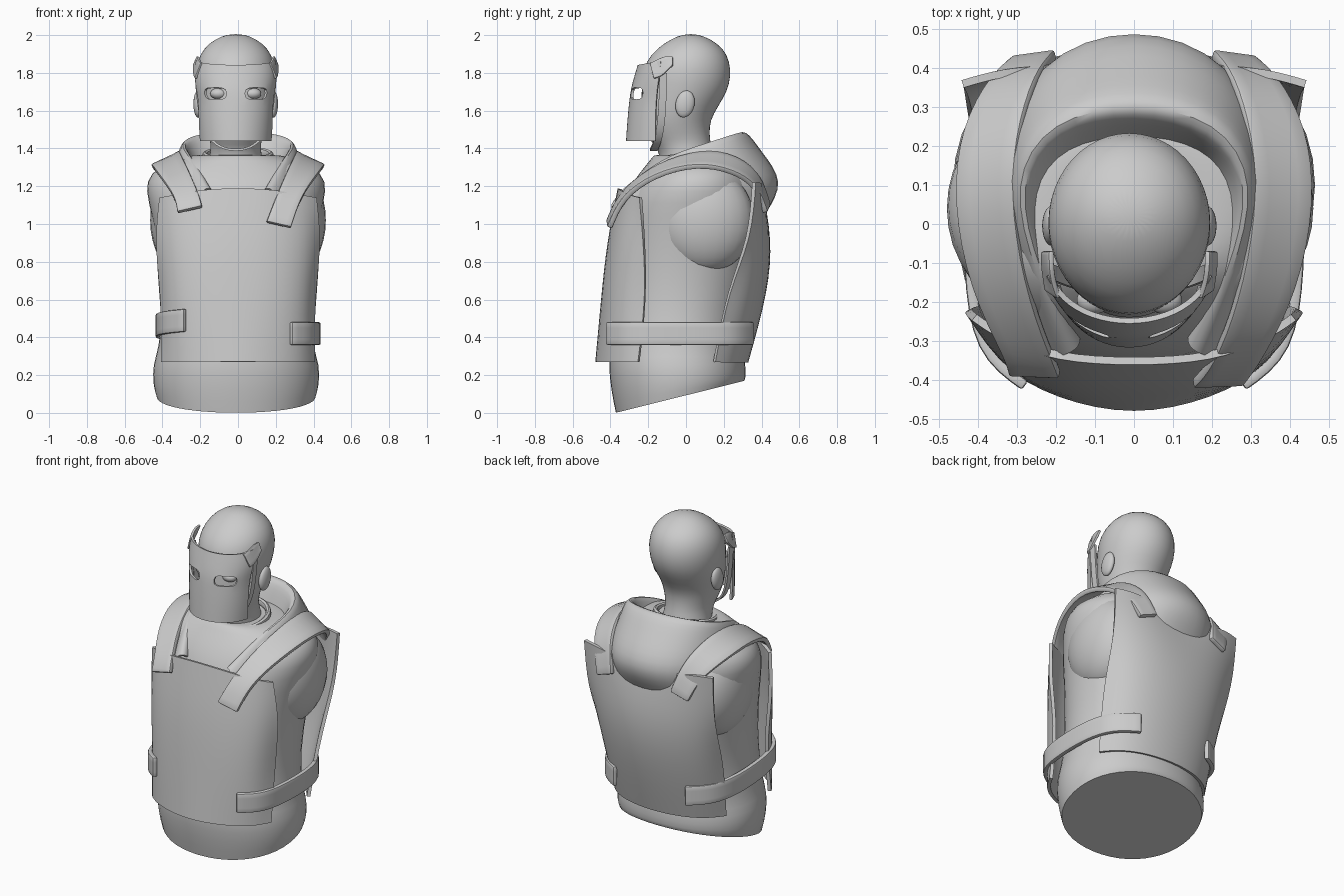
import bpy, bmesh
from math import sin, cos, pi, radians
from mathutils import Matrix

if "Cube" in bpy.data.objects:
    bpy.data.objects.remove(bpy.data.objects["Cube"])


def finish(bm, name, mods):
    bmesh.ops.recalc_face_normals(bm, faces=bm.faces[:])
    me = bpy.data.meshes.new(name)
    bm.to_mesh(me)
    bm.free()
    ob = bpy.data.objects.new(name, me)
    bpy.context.collection.objects.link(ob)
    bpy.ops.object.select_all(action='DESELECT')
    ob.select_set(True)
    bpy.context.view_layer.objects.active = ob
    for kind, props in mods:
        m = ob.modifiers.new(kind, kind)
        for k, v in props.items():
            setattr(m, k, v)
        bpy.ops.object.modifier_apply(modifier=m.name)
    bpy.ops.object.shade_smooth_by_angle(angle=radians(40))
    return ob


def loft(name, rings, cx=0.0, n=24, power=1.0, tilt=()):
    """Closed body from rings (z, half width, front y, back y); tilt = back rise per ring."""
    bm = bmesh.new()
    crease = bm.edges.layers.float.new('crease_edge')
    loops = []
    for i, (z, rx, yf, yb) in enumerate(rings):
        t = tilt[i] if i < len(tilt) else 0
        loop = []
        for k in range(n):
            a = 2 * pi * k / n
            c, s = cos(a), sin(a)
            x = rx * abs(c) ** power * (1 if c > 0 else -1)
            v = abs(s) ** power * (1 if s > 0 else -1)
            loop.append(bm.verts.new((cx + x, (yf + yb) / 2 + v * (yb - yf) / 2, z + t * (v + 1) / 2)))
        loops.append(loop)
    for a, b in zip(loops, loops[1:]):
        for k in range(n):
            bm.faces.new((a[k], a[(k + 1) % n], b[(k + 1) % n], b[k]))
    base = bm.faces.new(loops[0][::-1])
    bm.faces.new(loops[-1])
    for e in base.edges:
        e[crease] = 1.0
    return finish(bm, name, [('SUBSURF', dict(levels=1))])


def sheet(name, rows, thick, sub=2, bevel=0.0, skip=lambda i, j: False):
    """Smooth plate through a grid of points, given thickness."""
    bm = bmesh.new()
    g = [[bm.verts.new(p) for p in r] for r in rows]
    for i in range(len(g) - 1):
        for j in range(len(g[0]) - 1):
            if not skip(i, j):
                bm.faces.new((g[i][j], g[i][j + 1], g[i + 1][j + 1], g[i + 1][j]))
    mods = [('SUBSURF', dict(levels=sub, boundary_smooth='PRESERVE_CORNERS')),
            ('SOLIDIFY', dict(thickness=thick, offset=0))]
    if bevel:
        mods.append(('BEVEL', dict(width=bevel, segments=2, limit_method='ANGLE', angle_limit=radians(50))))
    return finish(bm, name, mods)


def both(row):
    """Mirror a centre-to-side row of points into a full row."""
    return [(-x, y, z) for x, y, z in row[:0:-1]] + list(row)


def ball(name, loc, size, rot=0.0):
    bm = bmesh.new()
    bmesh.ops.create_uvsphere(bm, u_segments=24, v_segments=16, radius=1)
    m = Matrix.Translation(loc) @ Matrix.Rotation(rot, 4, 'X') @ Matrix.Diagonal((*size, 1))
    bmesh.ops.transform(bm, matrix=m, verts=bm.verts[:])
    return finish(bm, name, [])


# torso with slanted hem
loft('torso', [(0.0, .425, -.375, .31), (.12, .445, -.40, .32), (.26, .445, -.415, .32),
               (.33, .415, -.40, .30), (.55, .39, -.385, .32), (.8, .405, -.38, .38),
               (1.05, .45, -.36, .41), (1.18, .485, -.31, .39), (1.27, .465, -.25, .36),
               (1.34, .34, -.19, .31), (1.37, .22, -.17, .23), (1.36, .16, -.14, .18)],
     cx=-.01, power=.95, tilt=(.17, .06))
for s, side in ((-1, 'left'), (1, 'right')):
    ball(side + '_arm_stump', (s * .30, .1, 1.02), (.165, .26, .28))

# shirt collar
bm = bmesh.new()
rings = []
for k in range(32):
    a = 2 * pi * k / 32
    rings.append([bm.verts.new(((.175 + .016 * cos(b)) * cos(a), (.165 + .016 * cos(b)) * sin(a),
                                1.36 + .03 * sin(a) + .022 * sin(b)))
                  for b in [2 * pi * q / 8 for q in range(8)]])
for k in range(32):
    a, b = rings[k], rings[(k + 1) % 32]
    for q in range(8):
        bm.faces.new((a[q], a[(q + 1) % 8], b[(q + 1) % 8], b[q]))
finish(bm, 'shirt_collar', [])

# head and neck
loft('head', [(1.25, .15, -.15, .17), (1.36, .14, -.13, .15), (1.42, .13, -.17, .132),
              (1.48, .15, -.22, .125), (1.55, .172, -.24, .13), (1.62, .188, -.245, .17),
              (1.70, .203, -.235, .22), (1.78, .213, -.235, .24), (1.86, .207, -.215, .234),
              (1.93, .172, -.155, .2), (1.98, .11, -.08, .13), (2.006, .04, -.01, .06)], cx=-.012)
for s, side in ((-1, 'left'), (1, 'right')):
    ball(side + '_ear', (-.012 + s * .2, -.005, 1.635), (.024, .05, .072), radians(-12))
    ball(side + '_eye', (-.012 + s * .09, -.195, 1.69), (.045, .036, .03))

# hood lying around the shoulders, rows from inside the neck outwards
hood = [
    [(0, .22, 1.3), (.18, .19, 1.3), (.25, .08, 1.3), (.22, -.1, 1.26), (.15, -.27, 1.15)],
    [(0, .275, 1.45), (.2, .24, 1.45), (.30, .1, 1.41), (.24, -.12, 1.34), (.14, -.31, 1.18)],
    [(0, .32, 1.51), (.22, .28, 1.5), (.32, .11, 1.44), (.25, -.13, 1.36), (.17, -.33, 1.19)],
    [(0, .42, 1.38), (.25, .34, 1.37), (.35, .14, 1.31), (.32, -.12, 1.26), (.2, -.34, 1.14)],
    [(0, .55, 1.23), (.25, .45, 1.21), (.37, .16, 1.23), (.36, -.1, 1.19), (.22, -.34, 1.1)],
    [(0, .43, 1.06), (.25, .40, 1.08), (.34, .16, 1.18), (.33, -.08, 1.14), (.2, -.3, 1.08)]]
sheet('hood', [both(r) for r in hood], .015)

# vest plates
front = [[(0, -.355, 1.19), (.2, -.345, 1.18), (.34, -.29, 1.15), (.41, -.24, 1.14)],
         [(0, -.415, .9), (.2, -.40, .9), (.37, -.33, .9), (.435, -.22, .9)],
         [(0, -.445, .6), (.2, -.43, .6), (.36, -.35, .6), (.395, -.21, .6)],
         [(0, -.485, .27), (.2, -.44, .27), (.34, -.36, .27), (.40, -.25, .27)]]
back = [[(0, .39, 1.19), (.2, .40, 1.2), (.34, .39, 1.22), (.44, .36, 1.22)],
        [(0, .45, .92), (.2, .44, .92), (.35, .39, .92), (.43, .34, .92)],
        [(0, .435, .65), (.2, .41, .65), (.35, .34, .65), (.41, .22, .65)],
        [(0, .33, .27), (.2, .30, .27), (.32, .23, .27), (.38, .15, .27)]]
sheet('vest_front', [both(r) for r in front], .02)
sheet('vest_back', [both(r) for r in back], .02)

# shoulder straps (the left one ends higher in front)
inner = [(.15, -.41, 1.01), (.2, -.36, 1.14), (.265, -.2, 1.29), (.31, .03, 1.38),
         (.3, .22, 1.38), (.25, .385, 1.28), (.2, .435, 1.1)]
outer = [(.28, -.405, .98), (.33, -.34, 1.14), (.42, -.17, 1.26), (.465, .06, 1.32),
         (.44, .25, 1.28), (.365, .375, 1.2), (.31, .42, 1.06)]
for s, side, lift in ((-1, 'left', .08), (1, 'right', 0)):
    rows = []
    for edge in (inner, outer):
        pts = [(s * x, y, z) for x, y, z in edge]
        x, y, z = pts[0]
        pts[0] = (x - .5 * lift, y + .3 * lift, z + lift)
        rows.append(pts)
    sheet(side + '_shoulder_strap', rows, .03, bevel=.008)

# waist straps (the left one climbs towards the front)
path = [(.28, -.415), (.40, -.33), (.425, -.12), (.425, .1), (.375, .27), (.24, .35)]
for s, side, z0, slope in ((-1, 'left', .43, -.012), (1, 'right', .36, 0)):
    sheet(side + '_waist_strap',
          [[(s * x, y, z0 + h + slope * i) for i, (x, y) in enumerate(path)] for h in (0, .12)],
          .028, bevel=.008)

# face mask with two eye openings and a dipped brow edge
mask = [(1.44, .183, -.312, -.16), (1.5, .187, -.308, -.16), (1.58, .19, -.302, -.16),
        (1.66, .192, -.294, -.155), (1.72, .203, -.285, -.15), (1.78, .212, -.268, -.14),
        (1.84, .205, -.25, -.13)]
rows = []
for i, (z, w, yf, ye) in enumerate(mask):
    row = []
    for j in range(13):
        a = radians(80) * (j - 6) / 6
        f = (cos(a) - cos(radians(80))) / (1 - cos(radians(80)))
        up = .025 * (abs(j - 6) / 6) ** 2 if i == 6 else 0
        row.append((-.012 + w * sin(a) / sin(radians(80)), ye + (yf - ye) * f, z + up))
    rows.append(row)
sheet('face_mask', rows, .014, sub=1,
      skip=lambda i, j: i == 3 and j in (2, 3, 4, 7, 8, 9))

# mask temple hooks and chin strap
for s, side in ((-1, 'left'), (1, 'right')):
    sheet(side + '_mask_hook',
          [[(-.012 + s * x, y, z) for x, y, z in e] for e in (
              [(.18, -.19, 1.85), (.195, -.15, 1.87), (.2, -.11, 1.89), (.2, -.07, 1.885)],
              [(.212, -.17, 1.77), (.218, -.13, 1.78), (.222, -.1, 1.81), (.222, -.07, 1.84)])],
          .014, bevel=.004)
chin = [(0, -.175, 1.39), (.08, -.165, 1.40), (.16, -.14, 1.47), (.198, -.125, 1.6), (.212, -.12, 1.8)]
sheet('chin_strap', [[(x - .012, y + d, z) for x, y, z in both(chin)] for d in (-.02, .02)], .012)
